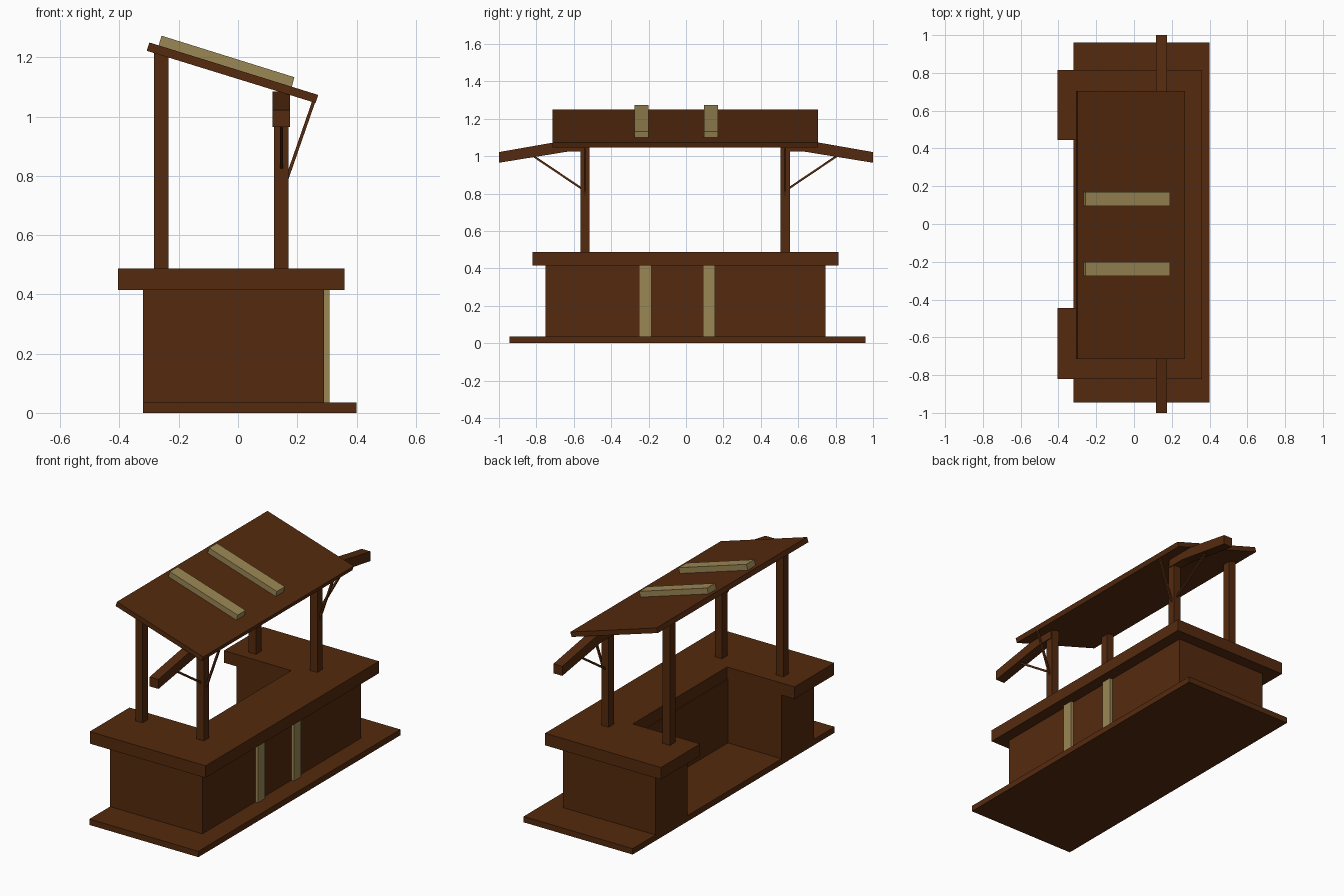
import bpy, bmesh
from mathutils import Vector

if "Cube" in bpy.data.objects:
    bpy.data.objects.remove(bpy.data.objects["Cube"])


def material(name, rgb):
    m = bpy.data.materials.new(name)
    m.diffuse_color = (*rgb, 1)
    m.use_nodes = True
    m.node_tree.nodes["Principled BSDF"].inputs["Base Color"].default_value = m.diffuse_color
    return m


BROWN = material("dark_wood", (0.089, 0.023, 0.0044))
TAN = material("pale_wood", (0.33, 0.245, 0.09))


def prism(name, profile, axis, lo, hi, mat=BROWN):
    """Extrude a 2D outline along an axis from lo to hi."""
    place = {"x": lambda a, b, t: (t, a, b),
             "y": lambda a, b, t: (a, t, b),
             "z": lambda a, b, t: (a, b, t)}[axis]
    bm = bmesh.new()
    face = bm.faces.new([bm.verts.new(place(a, b, lo)) for a, b in profile])
    new = bmesh.ops.extrude_face_region(bm, geom=[face])["geom"]
    offset = Vector(place(0, 0, hi - lo))
    bmesh.ops.translate(bm, vec=offset, verts=[v for v in new if isinstance(v, bmesh.types.BMVert)])
    bmesh.ops.recalc_face_normals(bm, faces=bm.faces)
    mesh = bpy.data.meshes.new(name)
    bm.to_mesh(mesh)
    bm.free()
    mesh.materials.append(mat)
    obj = bpy.data.objects.new(name, mesh)
    bpy.context.collection.objects.link(obj)
    return obj


def rect(x0, x1, y0, y1):
    return [(x0, y0), (x1, y0), (x1, y1), (x0, y1)]


def u_shape(x0, x1, y0, y1, notch_x, notch_y):
    return [(x0, y0), (x1, y0), (x1, y1), (x0, y1),
            (x0, notch_y), (notch_x, notch_y), (notch_x, -notch_y), (x0, -notch_y)]


def rod(name, p, q, size):
    """Thin square rod between two points."""
    p, q = Vector(p), Vector(q)
    h = size / 2
    obj = prism(name, rect(-h, h, -h, h), "z", 0, (q - p).length)
    obj.location = p
    obj.rotation_euler = (q - p).to_track_quat("Z", "Y").to_euler()


# Floor board and U-shaped counter, open at the -x side
prism("floor_board", rect(-0.32, 0.40, -0.945, 0.96), "z", 0, 0.035)
prism("counter_body", u_shape(-0.32, 0.29, -0.75, 0.745, 0.035, 0.445), "z", 0.035, 0.415)
prism("counter_top", u_shape(-0.405, 0.36, -0.82, 0.815, 0.04, 0.445), "z", 0.415, 0.487)

# Pale strips on the counter face
for i, y in enumerate((-0.25, 0.09)):
    prism(f"counter_strip_{i}", rect(0.285, 0.308, y, y + 0.065), "z", 0.035, 0.415, TAN)

# Sloping roof with two pale battens
prism("roof", [(-0.308, 1.222), (0.262, 1.046), (0.271, 1.073), (-0.299, 1.25)], "y", -0.715, 0.705)
for i, y in enumerate((-0.275, 0.095)):
    prism(f"roof_batten_{i}", [(-0.268, 1.24), (0.182, 1.1), (0.19, 1.133), (-0.258, 1.273)],
          "y", y, y + 0.075, TAN)

# Posts, bent arms and braces at each end
MID = -0.005
for side, s in (("left", -1), ("right", 1)):
    y0, y1 = sorted((MID + s * 0.51, MID + s * 0.56))
    prism(f"back_post_{side}", [(-0.283, 0.485), (-0.235, 0.485), (-0.235, 1.205), (-0.283, 1.22)], "y", y0, y1)
    prism(f"front_post_{side}", rect(0.122, 0.17, 0.485, 1.085), "y", y0, y1)
    prism(f"arm_{side}", [(s * y, z) for y, z in
                          ((0.52, 1.025), (0.63, 1.025), (1.0, 0.965),
                           (1.0, 1.022), (0.64, 1.085), (0.52, 1.085))], "x", 0.117, 0.175)
    rod(f"arm_brace_{side}", (0.147, MID + s * 0.55, 0.825), (0.147, MID + s * 0.81, 1.0), 0.011)
    rod(f"roof_brace_{side}", (0.165, MID + s * 0.535, 0.79), (0.257, MID + s * 0.535, 1.055), 0.011)
